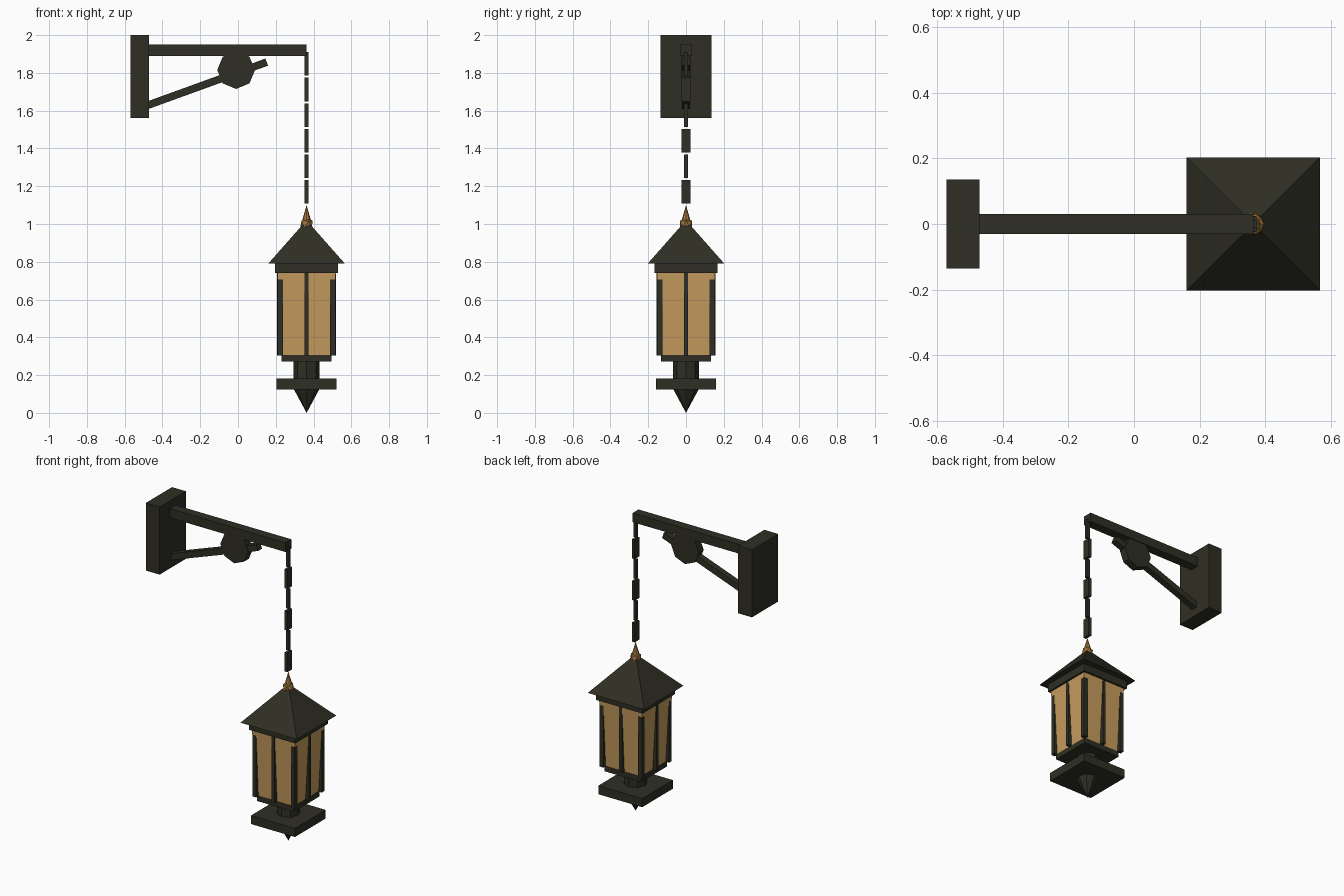
import bpy, math
from mathutils import Vector

cube = bpy.data.objects.get("Cube")
if cube:
    bpy.data.objects.remove(cube, do_unlink=True)


def material(name, rgb):
    m = bpy.data.materials.new(name)
    m.use_nodes = True
    m.diffuse_color = (*rgb, 1)
    bsdf = m.node_tree.nodes["Principled BSDF"]
    bsdf.inputs["Base Color"].default_value = (*rgb, 1)
    bsdf.inputs["Roughness"].default_value = 0.8
    return m


IRON = material("dark iron", (0.028, 0.028, 0.018))
GLASS = material("amber glass", (0.57, 0.33, 0.11))
BRASS = material("brass", (0.35, 0.18, 0.045))
CX = 0.363  # lantern axis


def finish(name, mat):
    ob = bpy.context.object
    ob.name = ob.data.name = name
    ob.data.materials.append(mat)
    return ob


def box(name, lo, hi, mat=IRON):
    lo, hi = Vector(lo), Vector(hi)
    bpy.ops.mesh.primitive_cube_add(size=1, location=(lo + hi) / 2)
    bpy.context.object.scale = hi - lo
    return finish(name, mat)


def square_slab(name, half, z0, z1):
    return box(name, (CX - half, -half, z0), (CX + half, half, z1))


def cone(name, r0, r1, z0, z1, sides, mat=IRON, turn=0):
    bpy.ops.mesh.primitive_cone_add(vertices=sides, radius1=r0, radius2=r1, depth=z1 - z0,
                                    location=(CX, 0, (z0 + z1) / 2), rotation=(0, 0, turn))
    return finish(name, mat)


# Wall bracket: plate, arm, brace and round boss
box("wall_plate", (-0.57, -0.135, 1.56), (-0.47, 0.135, 2))
box("bracket_arm", (-0.48, -0.03, 1.89), (0.363, 0.03, 1.95))
a, b = Vector((-0.48, 0, 1.628)), Vector((0.152, 0, 1.857))
brace = box("bracket_brace", (-0.5, -0.02, -0.02), (0.5, 0.02, 0.02))
brace.location = (a + b) / 2
brace.scale.x = (b - a).length
brace.rotation_euler.y = -math.atan2(b.z - a.z, b.x - a.x)
bpy.ops.mesh.primitive_cylinder_add(vertices=8, radius=0.1, depth=0.05,
                                    location=(-0.01, 0, 1.815), rotation=(math.pi / 2, 0, 0))
finish("bracket_boss", IRON)

# Chain: thin and wide links in turn
for i in range(6):
    top = 1.91 - i * 0.1355
    w = 0.024 if i % 2 else 0.01
    box(f"chain_link_{i + 1}", (CX - 0.01, -w, top - 0.125), (CX + 0.01, w, top))

# Finial
bpy.ops.mesh.primitive_ico_sphere_add(subdivisions=1, radius=0.037, location=(CX, 0, 1.0))
finish("finial_ball", BRASS)
cone("finial_spike", 0.023, 0, 1.02, 1.1, 8, BRASS)

# Roof and frames
diag = math.sqrt(2)
cone("roof", 0.203 * diag, 0, 0.79, 1.02, 4, IRON, math.pi / 4)
square_slab("upper_frame", 0.167, 0.74, 0.792)
square_slab("lower_frame", 0.132, 0.272, 0.307)

# Tapered glass with upright posts and centre bars
cone("glass", 0.13 * diag, 0.155 * diag, 0.305, 0.742, 4, GLASS, math.pi / 4)
for sx in (-1, 1):
    for sy in (-1, 1):
        c = Vector((CX + sx * 0.139, sy * 0.139, 0))
        box("corner_post", c + Vector((-0.014, -0.014, 0.305)), c + Vector((0.014, 0.014, 0.742)))
for s in (-1, 1):
    box("glazing_bar_x", (CX + s * 0.14 - 0.017, -0.01, 0.305), (CX + s * 0.14 + 0.017, 0.01, 0.742))
    box("glazing_bar_y", (CX - 0.01, s * 0.14 - 0.017, 0.305), (CX + 0.01, s * 0.14 + 0.017, 0.742))

# Base: neck, square plate and drop point
cone("neck", 0.069, 0.069, 0.17, 0.28, 8)
square_slab("base_plate", 0.158, 0.125, 0.181)
cone("drop_point", 0, 0.07, 0, 0.13, 8)
